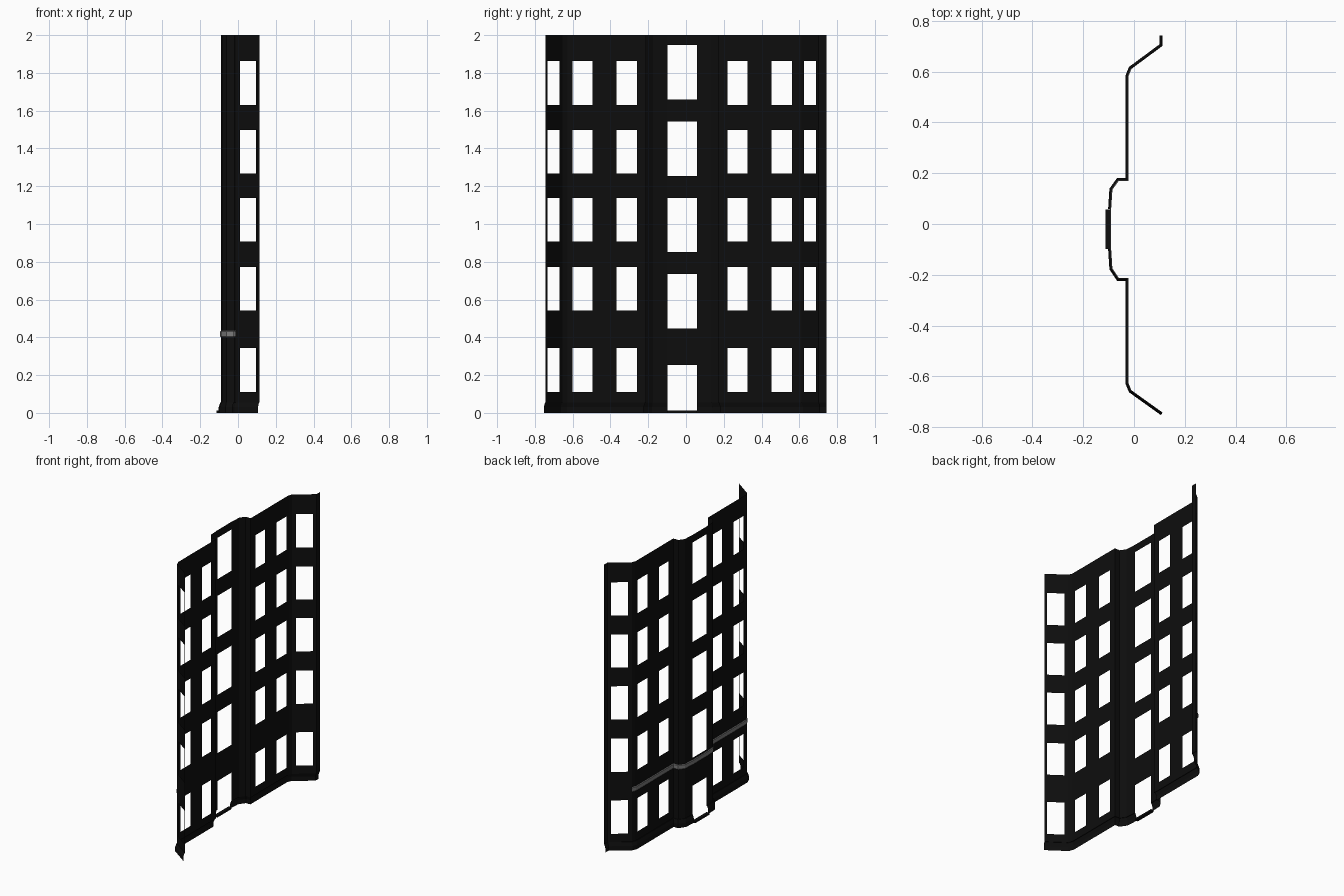
import bpy, bmesh
from mathutils import Vector

if "Cube" in bpy.data.objects:
    bpy.data.objects.remove(bpy.data.objects["Cube"])


def material(name, v):
    m = bpy.data.materials.new(name)
    m.diffuse_color = (v, v, v, 1)
    m.use_nodes = True
    m.node_tree.nodes["Principled BSDF"].inputs["Base Color"].default_value = m.diffuse_color
    return m


BLACK = material("black", 0.004)
GREY = material("grey", 0.2)

# Plan of the facade, walked from +y to -y (outside is on the -x side)
PLAN = [Vector(p) for p in [
    (0.113, 0.743), (0.113, 0.702), (-0.01, 0.611), (-0.021, 0.584),
    (-0.021, 0.17), (-0.06, 0.17), (-0.085, 0.135), (-0.09, 0.058),
    (-0.09, -0.098), (-0.085, -0.175), (-0.06, -0.212), (-0.021, -0.212),
    (-0.021, -0.628), (-0.01, -0.655), (0.113, -0.743)]]
BASE, TOP = 0.055, 2.0
ROWS = [(0.111, 0.344), (0.542, 0.773), (0.907, 1.138), (1.268, 1.498), (1.63, 1.862)]
BAY_ROWS = [(BASE, 0.254), (0.448, 0.735), (0.853, 1.138), (1.254, 1.543), (1.659, 1.947)]

# Openings per plan segment: (axis, column spans, rows)
OPENINGS = {
    1: (0, [(0.01, 0.096)], ROWS),
    3: (1, [(0.22, 0.325), (0.452, 0.562)], ROWS),
    7: (1, [(-0.098, 0.058)], BAY_ROWS),
    11: (1, [(-0.368, -0.26), (-0.602, -0.495)], ROWS),
    13: (0, [(0.01, 0.1)], ROWS),
}


def finish(name, bm, mat):
    bmesh.ops.remove_doubles(bm, verts=bm.verts, dist=1e-5)
    me = bpy.data.meshes.new(name)
    bm.to_mesh(me)
    bm.free()
    me.materials.append(mat)
    ob = bpy.data.objects.new(name, me)
    bpy.context.collection.objects.link(ob)
    return ob


def offset(pts, d):
    """Mitred outward offset of an open path."""
    dirs = [(b - a).normalized() for a, b in zip(pts, pts[1:])]
    nor = [Vector((t.y, -t.x)) for t in dirs]
    out = []
    for i, p in enumerate(pts):
        a, b = nor[max(i - 1, 0)], nor[min(i, len(nor) - 1)]
        out.append(p + (a + b) * d / (1 + a.dot(b)))
    return out


def moulding(name, pts, profile, mat):
    """Sweep an (outset, height) profile along a plan path."""
    bm = bmesh.new()
    rings = [[bm.verts.new((p.x, p.y, z)) for p in offset(pts, d)] for d, z in profile]
    for hi, lo in zip(rings, rings[1:]):
        for i in range(len(pts) - 1):
            bm.faces.new((hi[i], lo[i], lo[i + 1], hi[i + 1]))
    return finish(name, bm, mat)


# Wall sheet with window and door openings
bm = bmesh.new()
for i, (a, b) in enumerate(zip(PLAN, PLAN[1:])):
    axis, cols, rows = OPENINGS.get(i, (1, [], []))
    holes = [sorted((c - a[axis]) / (b[axis] - a[axis]) for c in col) for col in cols]
    holes = [(max(0, h[0]), min(1, h[1])) for h in holes]
    us = sorted({0.0, 1.0, *[u for h in holes for u in h]})
    zs = sorted({BASE, TOP, *[z for r in rows for z in r]})
    for u0, u1 in zip(us, us[1:]):
        for z0, z1 in zip(zs, zs[1:]):
            um, zm = (u0 + u1) / 2, (z0 + z1) / 2
            if any(h[0] < um < h[1] for h in holes) and any(r[0] < zm < r[1] for r in rows):
                continue
            p, q = a.lerp(b, u0), a.lerp(b, u1)
            bm.faces.new([bm.verts.new(v) for v in (
                (p.x, p.y, z1), (p.x, p.y, z0), (q.x, q.y, z0), (q.x, q.y, z1))])
finish("facade_wall", bm, BLACK)

# Flared plinth either side of the door
PLINTH = [(0, BASE), (0.004, 0.055), (0.012, 0.03), (0.012, 0)]
moulding("plinth_right", PLAN[:8], PLINTH, BLACK)
moulding("plinth_left", PLAN[8:], PLINTH, BLACK)

# Grey string course above the ground floor
moulding("string_course", PLAN[2:14],
         [(0, 0.435), (0.004, 0.43), (0.004, 0.405), (0, 0.4)], GREY)

# Door step
bm = bmesh.new()
bmesh.ops.create_cube(bm, size=1)
for v in bm.verts:
    v.co = Vector((-0.1015 + v.co.x * 0.023, -0.02 + v.co.y * 0.156, 0.006 + v.co.z * 0.012))
finish("door_step", bm, BLACK)
